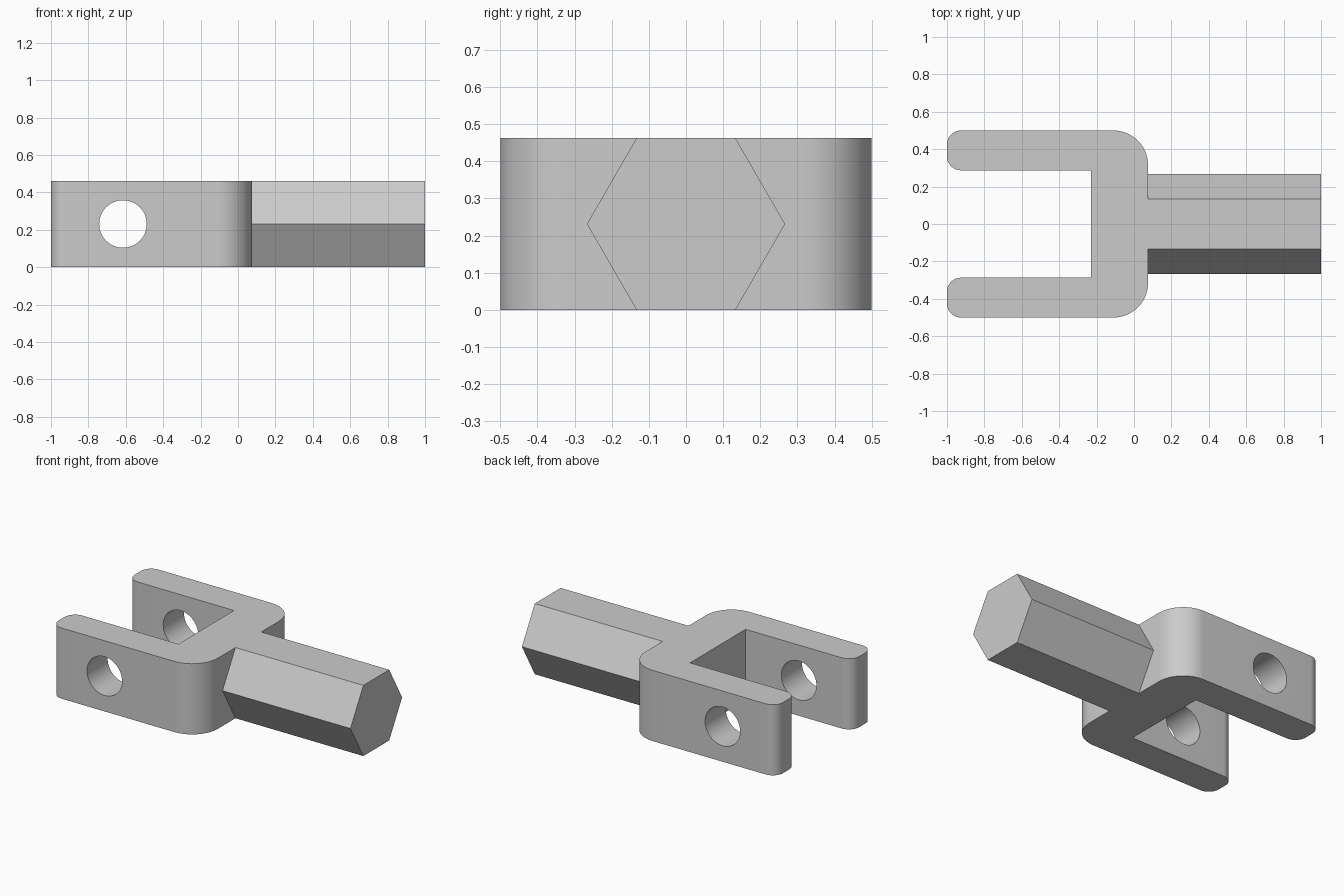
import bpy
import bmesh
from math import cos, sin, pi, radians, sqrt
from mathutils import Matrix, Vector

HEIGHT = 0.462
HALF_WIDTH = 0.5
SLOT_HALF = 0.287
SLOT_END = -0.23
BODY_END = 0.075

cube = bpy.data.objects.get("Cube")
if cube:
    bpy.data.objects.remove(cube, do_unlink=True)

steel = bpy.data.materials.new("grey_steel")
steel.use_nodes = True
grey = (0.6, 0.6, 0.6, 1)
steel.diffuse_color = grey
steel.node_tree.nodes["Principled BSDF"].inputs["Base Color"].default_value = grey


def prism(name, points, direction):
    """Extrude a closed outline along a direction into a solid."""
    bm = bmesh.new()
    face = bm.faces.new([bm.verts.new(p) for p in points])
    grown = bmesh.ops.extrude_face_region(bm, geom=[face], use_keep_orig=True)
    verts = [v for v in grown["geom"] if isinstance(v, bmesh.types.BMVert)]
    bmesh.ops.translate(bm, verts=verts, vec=direction)
    bmesh.ops.recalc_face_normals(bm, faces=bm.faces)
    mesh = bpy.data.meshes.new(name)
    bm.to_mesh(mesh)
    bm.free()
    mesh.materials.append(steel)
    obj = bpy.data.objects.new(name, mesh)
    bpy.context.collection.objects.link(obj)
    return obj


def arc(cx, cy, radius, start, end, steps=12):
    angles = [radians(start + (end - start) * i / steps) for i in range(steps + 1)]
    return [(cx + radius * cos(a), cy + radius * sin(a), 0) for a in angles]


# Fork outline: one half from the shank side round to the slot, then mirrored
shoulder, tip = 0.185, 0.075
half = arc(BODY_END - shoulder, HALF_WIDTH - shoulder, shoulder, 0, 90, 16)
half += arc(-1 + tip, HALF_WIDTH - tip, tip, 90, 180)
half += arc(-1 + tip, SLOT_HALF + tip, tip, 180, 270)
half.append((SLOT_END, SLOT_HALF, 0))
outline = half + [(x, -y, z) for x, y, z in reversed(half)]
fork = prism("fork", outline, Vector((0, 0, HEIGHT)))

# Pin holes through both arms
bm = bmesh.new()
place = Matrix.Translation((-0.615, 0, HEIGHT / 2)) @ Matrix.Rotation(pi / 2, 4, "X")
bmesh.ops.create_cone(bm, cap_ends=True, segments=48, radius1=0.127,
                      radius2=0.127, depth=2, matrix=place)
mesh = bpy.data.meshes.new("pin_hole_cutter")
bm.to_mesh(mesh)
bm.free()
mesh.materials.append(steel)
cutter = bpy.data.objects.new("pin_hole_cutter", mesh)
bpy.context.collection.objects.link(cutter)

cut = fork.modifiers.new("pin_holes", "BOOLEAN")
cut.operation = "DIFFERENCE"
cut.solver = "EXACT"
cut.object = cutter
bpy.ops.object.select_all(action="DESELECT")
bpy.context.view_layer.objects.active = fork
fork.select_set(True)
bpy.ops.object.modifier_apply(modifier=cut.name)
bpy.data.objects.remove(cutter, do_unlink=True)
bpy.ops.object.shade_smooth_by_angle(angle=radians(30))

# Hexagonal shank, flat on top and bottom
radius = HEIGHT / sqrt(3)
hexagon = [(BODY_END, radius * cos(i * pi / 3), HEIGHT / 2 + radius * sin(i * pi / 3))
           for i in range(6)]
prism("hex_shank", hexagon, Vector((1 - BODY_END, 0, 0)))
